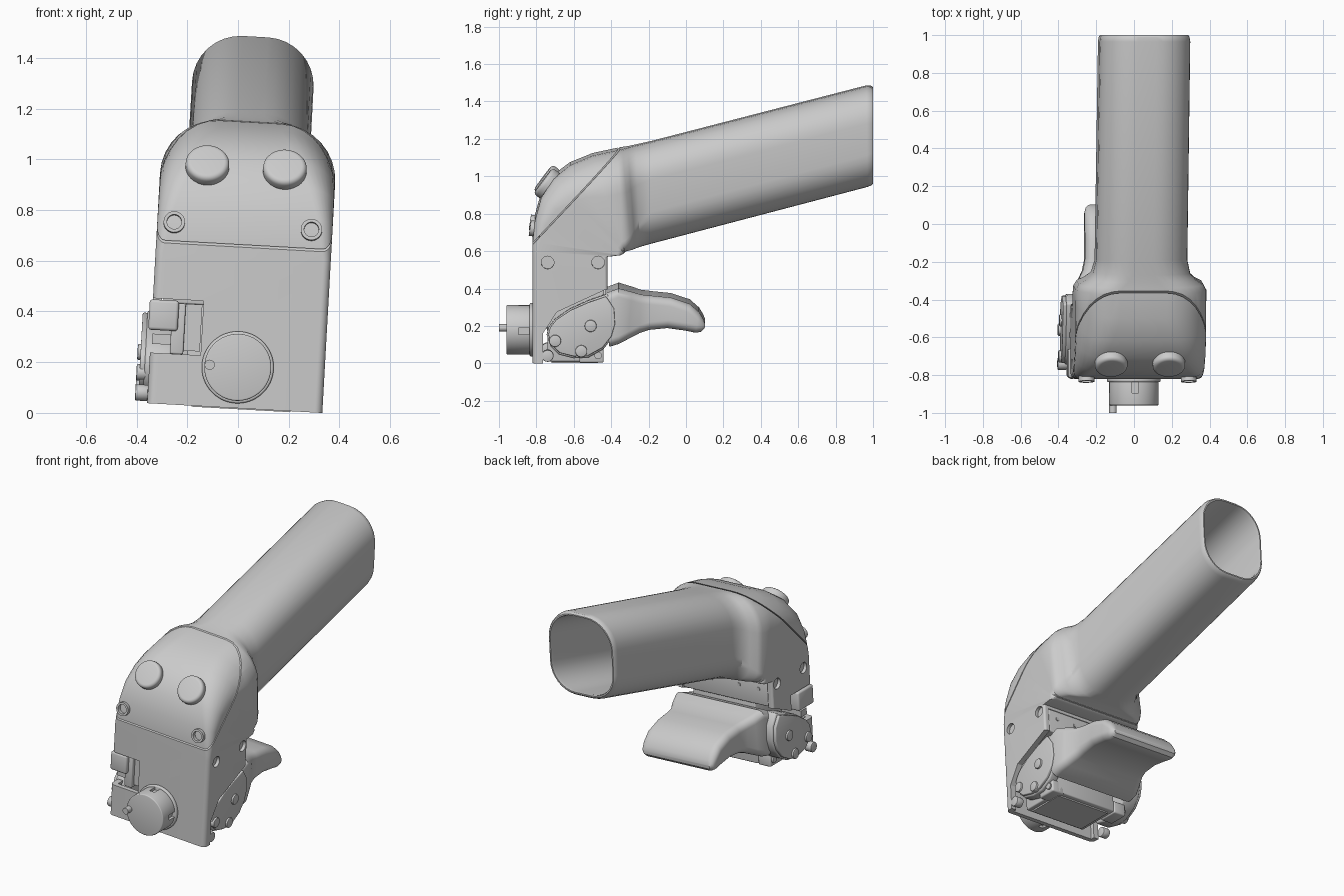
import bpy, bmesh, math
from mathutils import Matrix, Vector

if "Cube" in bpy.data.objects:
    bpy.data.objects.remove(bpy.data.objects["Cube"])

parts = []


def make(name, bm, helper=False):
    bmesh.ops.recalc_face_normals(bm, faces=bm.faces)
    me = bpy.data.meshes.new(name)
    bm.to_mesh(me)
    bm.free()
    ob = bpy.data.objects.new(name, me)
    bpy.context.collection.objects.link(ob)
    if helper:
        ob.hide_render = True
    else:
        parts.append(ob)
    return ob


def apply_mods(ob):
    dg = bpy.context.evaluated_depsgraph_get()
    me = bpy.data.meshes.new_from_object(ob.evaluated_get(dg))
    ob.modifiers.clear()
    ob.data = me


def bevel(ob, width, seg=3):
    m = ob.modifiers.new("bevel", "BEVEL")
    m.width, m.segments, m.limit_method, m.angle_limit = width, seg, "ANGLE", math.radians(40)
    apply_mods(ob)
    return ob


def cut(ob, cutters):
    for c in cutters:
        m = ob.modifiers.new("cut", "BOOLEAN")
        m.operation, m.solver, m.object = "DIFFERENCE", "EXACT", c
    apply_mods(ob)
    for c in cutters:
        bpy.data.objects.remove(c)


def loft(name, stations, n=8):
    """Rounded rectangles spanning P..Q in the yz plane, joined in order."""
    bm = bmesh.new()
    rings = []
    for (py, pz, qy, qz, hw, ro, ri) in stations:
        P, D = Vector((0, py, pz)), Vector((0, qy - py, qz - pz))
        L = D.length
        D.normalize()
        ring = []
        for k, (sx, sv) in enumerate([(1, 1), (-1, 1), (-1, 0), (1, 0)]):
            r = min(ro if sv else ri, L * 0.48, hw * 0.95)
            cx, cv = sx * (hw - r), (L - r if sv else r)
            for i in range(n + 1):
                a = math.pi / 2 * (k + i / n)
                ring.append(bm.verts.new(P + D * (cv + r * math.sin(a)) + Vector((cx + r * math.cos(a), 0, 0))))
        rings.append(ring)
    m = len(rings[0])
    for a, b in zip(rings, rings[1:]):
        for i in range(m):
            bm.faces.new((a[i], a[(i + 1) % m], b[(i + 1) % m], b[i]))
    bm.faces.new(rings[0])
    bm.faces.new(rings[-1])
    return make(name, bm)


def prism(name, pts, x0, x1, helper=False):
    bm = bmesh.new()
    a = [bm.verts.new((x0, y, z)) for y, z in pts]
    b = [bm.verts.new((x1, y, z)) for y, z in pts]
    for i in range(len(pts)):
        j = (i + 1) % len(pts)
        bm.faces.new((a[i], a[j], b[j], b[i]))
    bm.faces.new(a)
    bm.faces.new(b)
    return make(name, bm, helper)


def box(name, x0, x1, y0, y1, z0, z1, helper=False):
    return prism(name, [(y0, z0), (y1, z0), (y1, z1), (y0, z1)], x0, x1, helper)


def cyl(name, centre, axis, r, depth, helper=False, seg=40):
    bm = bmesh.new()
    rot = Vector(axis).to_track_quat("Z", "Y").to_matrix().to_4x4()
    bmesh.ops.create_cone(bm, cap_ends=True, segments=seg, radius1=r, radius2=r, depth=depth,
                          matrix=Matrix.Translation(centre) @ rot)
    return make(name, bm, helper)


# Housing elbow and hollow tube: one loft from the base up and round to the tube mouth
W = 0.346
housing = loft("housing_and_tube", [
    (-.42, 0, -.82, 0, W, .03, .015), (-.42, .57, -.82, .57, W, .03, .015),
    (-.35, .578, -.82, .60, W, .03, .02), (-.34, .582, -.82, .65, W, .04, .03),
    (-.335, .585, -.808, .76, W, .06, .03), (-.33, .588, -.775, .88, W, .10, .04),
    (-.33, .59, -.71, .98, W, .15, .05), (-.325, .592, -.62, 1.05, W, .19, .05),
    (-.325, .594, -.50, 1.10, W, .22, .06), (-.32, .597, -.37, 1.128, W, .22, .06),
    (-.29, .602, -.34, 1.134, .33, .22, .08), (-.27, .606, -.31, 1.140, .29, .21, .11),
    (-.245, .611, -.27, 1.150, .258, .20, .15), (-.19, .624, -.19, 1.168, .241, .19, .18),
    (.97, .929, .965, 1.467, .24, .19, .18), (.993, .938, .99, 1.465, .236, .19, .18),
    (1.0, .947, 1.0, 1.457, .229, .18, .17), (1.0, .955, 1.0, 1.449, .221, .175, .165),
    (.98, .955, .98, 1.443, .217, .175, .165), (-.25, .636, -.29, 1.115, .217, .175, .165)])

cutout = [(-.765, -.1), (-.765, .16), (-.69, .275), (-.43, .395), (-.3, .41), (-.3, -.1)]
dy, dz = .46, .49
cutters = [box("cavity", -.31, .31, -.79, -.2, -.1, .55, True),
           box("notch", -.5, -.146, -.9, -.6, .2, .415, True),
           prism("seam", [(-.82 - dy, .635 - dz), (-.82 - dy, .645 - dz),
                          (-.36 + dy, 1.135 + dz), (-.36 + dy, 1.125 + dz)], -.6, .6, True)]
for s in (1, -1):
    cutters.append(prism("side_cut", cutout, .25 * s, .5 * s, True))
    for y in (-.74, -.47):
        cutters.append(cyl("screw_hole", (s * .36, y, .54), (1, 0, 0), .034, .07, True, 24))
cut(housing, cutters)

# Inner mechanism box with its plates and small screws
bevel(box("mechanism_box", -.2, .25, -.74, -.44, .005, .40), .008)
bevel(box("mechanism_upper_plate", -.305, .305, -.74, -.425, .40, .555), .006)
box("mechanism_base_plate", -.17, .22, -.72, -.47, -.004, .02)
for x in (-.24, -.1, .1, .24):
    cyl("plate_screw", (x, -.425, .50), (0, 1, 0), .012, .01, seg=16)
for s in (1, -1):
    bevel(prism("lower_bracket", [(-.57, 0), (-.44, 0), (-.44, .08), (-.57, .08)], s * .2, s * .29), .01)
    cyl("bracket_pin", (s * .29, -.47, .04), (1, 0, 0), .02, .02, seg=20)

# Latch pieces in the front notch
bevel(box("latch_block", -.358, -.242, -.815, -.66, .29, .41), .012)
bevel(box("latch_post", -.268, -.215, -.79, -.70, .2, .40), .006)
box("latch_back_plate", -.215, -.15, -.765, -.72, .215, .40)
box("latch_crossbar", -.34, -.2, -.76, -.70, .235, .275)

# Lever paddle under the tube
R = .045
loft("lever_paddle", [
    (-.41, .085, -.43, .372, .32, R, R), (-.36, .10, -.36, .398, .322, R, R),
    (-.31, .125, -.29, .378, .30, R, R), (-.25, .155, -.24, .362, .275, R, R),
    (-.2, .172, -.18, .355, .265, R, R), (-.1, .182, -.08, .345, .264, R, R),
    (0, .168, .02, .312, .264, R, R), (.05, .157, .07, .268, .262, R, R),
    (.08, .162, .092, .232, .255, R, R), (.1, .182, .102, .205, .24, R, R)])

# Pivot hubs, cover plates and screws on both sides
hub = [(-.745, .15), (-.725, .09), (-.68, .045), (-.6, .025), (-.52, .03), (-.44, .075), (-.39, .14),
       (-.37, .21), (-.375, .3), (-.42, .37), (-.52, .335), (-.62, .29), (-.70, .235), (-.735, .19)]
plate = [(-.565 + (y + .565) * .95, .19 + (z - .19) * .93) for y, z in hub]
for s, x0, x1 in ((1, .25, .315), (-1, -.26, -.365)):
    bevel(prism("lever_hub", hub, x0, x1), .012)
    bevel(prism("hub_cover", plate, x1 - s * .01, x1 + s * .018), .006)
    for y, z in ((-.70, .12), (-.74, .04), (-.56, .065), (-.51, .2)):
        bevel(cyl("hub_screw", (x1 + s * .005, y, z), (1, 0, 0), .032, .05, seg=24), .005, 2)

# Front knob with slots, foot ring and pin
knob = bevel(cyl("front_knob", (.003, -.885, .161), (0, 1, 0), .132, .15, seg=64), .006)
slots = []
for i in range(4):
    a = i * math.pi / 2
    c = (.003 + .132 * math.cos(a), .161 + .132 * math.sin(a))
    slots.append(box("slot", c[0] - .018, c[0] + .018, -.895, -.835, c[1] - .018, c[1] + .018, True))
cut(knob, slots)
bevel(cyl("knob_foot", (.003, -.825, .161), (0, 1, 0), .142, .025, seg=64), .008)
cyl("knob_pin", (-.108, -.97, .165), (0, 1, 0), .02, .06, seg=24)

# Buttons and screw collars on the cover
for s in (1, -1):
    axis = Vector((0, -.8, .6))
    pos = Vector((-.008 + s * .153, -.735, .945))
    bevel(cyl("button", pos + axis * .008, axis, .086, .06, seg=48), .02, 5)
    collar = cyl("screw_collar", (-.008 + s * .271, -.805, .716), (0, -1, .15), .042, .06, seg=32)
    cut(collar, [cyl("bore", (-.008 + s * .271, -.83, .72), (0, -1, .15), .029, .07, True, 32)])

# Smooth shading, then the slight overall lean
lean = Matrix.Translation((-.013, 0, .019)) @ Matrix.Rotation(math.radians(3.2), 4, "Y")
bpy.ops.object.select_all(action="DESELECT")
for ob in parts:
    ob.data.transform(lean)
    ob.select_set(True)
bpy.context.view_layer.objects.active = housing
bpy.ops.object.shade_smooth_by_angle(angle=math.radians(32))
